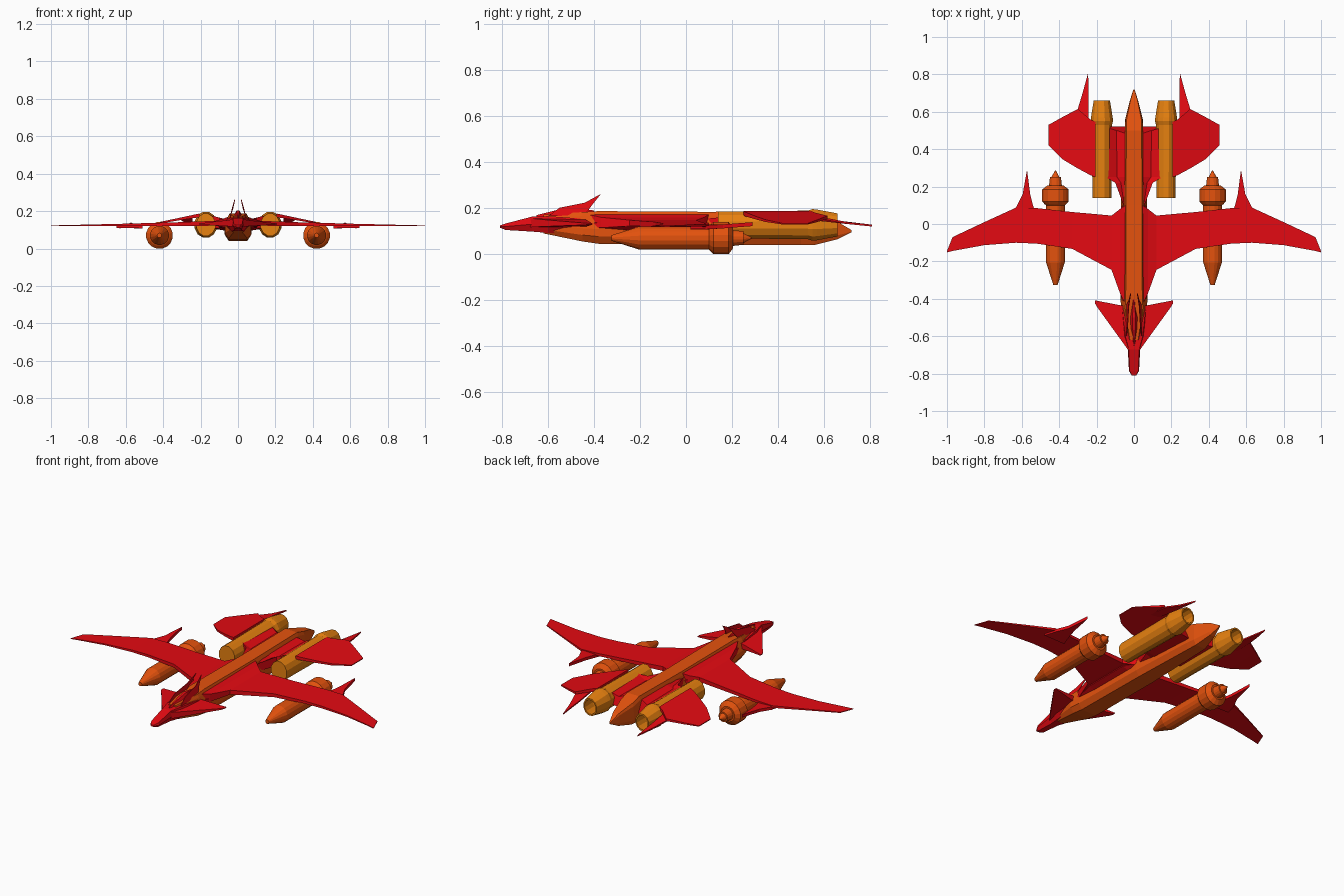
import bpy, bmesh, math
from mathutils import Vector


def mat(name, c):
    m = bpy.data.materials.new(name)
    m.diffuse_color = (*c, 1)
    return m


RED = mat("red", (0.78, 0.003, 0.006))
ORANGE = mat("orange", (0.78, 0.085, 0.004))
YELLOW = mat("yellow", (0.80, 0.22, 0.005))


def loft(name, rings, material, mirror=False):
    """Skin a list of equal-length point rings; optionally copy to -x."""
    bm = bmesh.new()
    for s in ((1, -1) if mirror else (1,)):
        vr = [[bm.verts.new((s * p[0], p[1], p[2])) for p in r] for r in rings]
        n = len(vr[0])
        for a, b in zip(vr, vr[1:]):
            for i in range(n):
                bm.faces.new((a[i], a[(i + 1) % n], b[(i + 1) % n], b[i]))
        bm.faces.new(vr[0])
        bm.faces.new(vr[-1])
    bmesh.ops.recalc_face_normals(bm, faces=bm.faces)
    me = bpy.data.meshes.new(name)
    bm.to_mesh(me)
    bm.free()
    me.materials.append(material)
    ob = bpy.data.objects.new(name, me)
    bpy.context.collection.objects.link(ob)


def plate(name, pts, off, material):
    """Thin flat panel, mirrored; off is the thickness vector."""
    o = Vector(off)
    loft(name, [pts, [Vector(p) + o for p in pts]], material, True)


def wing(name, stations, material):
    """Flat-topped wing; stations: x, leading y, trailing y, top z, thickness."""
    rings = [[(x, a, z), (x, b, z), (x, b, z - t), (x, a, z - t)]
             for x, a, b, z, t in stations]
    loft(name, rings, material, True)


def turned(name, cx, cz, profile, sides, material, rz=1):
    """Revolve (y, radius) about a lengthwise axis, mirrored."""
    angles = [2 * math.pi * (i + .5) / sides for i in range(sides)]
    rings = [[(cx + r * math.cos(t), y, cz + rz * r * math.sin(t)) for t in angles]
             for y, r in profile]
    loft(name, rings, material, True)


def body_ring(y, wt, wb, zt, zb):
    """Fuselage section: narrow flat spine over a wider belly."""
    h = zt - zb
    half = [(wt * .85, zt), (wt, zt - .14 * h), (wb, zb + .45 * h),
            (wb, zb + .22 * h), (wb * .7, zb)]
    return [(x, y, z) for x, z in half] + [(-x, y, z) for x, z in reversed(half)]


# Orange fuselage
loft("fuselage", [body_ring(*s) for s in [
    (-.62, .026, .03, .172, .09), (-.45, .056, .07, .183, .055),
    (-.38, .052, .072, .187, .045), (.1, .05, .07, .184, .04),
    (.5, .048, .05, .188, .04), (.56, .046, .047, .17, .04),
    (.66, .022, .022, .14, .065), (.72, .003, .003, .105, .095)]], ORANGE)

# Red nose
loft("nose", [[(-w, y, zm), (-w * .85, y, zt), (w * .85, y, zt), (w, y, zm),
               (w * .6, y, zb), (-w * .6, y, zb)] for y, w, zt, zm, zb in [
    (-.81, .012, .125, .12, .115), (-.785, .027, .133, .12, .105),
    (-.67, .033, .163, .13, .098), (-.6, .055, .165, .13, .092),
    (-.46, .072, .155, .13, .095)]], RED)

# Cockpit canopy and its two swept fins
loft("canopy", [[(-w, y, zb), (-w * .3, y, zt), (w * .3, y, zt), (w, y, zb)]
     for y, w, zt, zb in [(-.65, .004, .17, .15), (-.56, .024, .192, .16),
                          (-.50, .028, .203, .16), (-.40, .006, .19, .16)]], RED)
plate("canopy_fin", [(.038, -.60, .165), (.032, -.55, .202), (.026, -.44, .224),
                     (.015, -.37, .262), (.026, -.41, .212), (.04, -.44, .17)],
      (.004, 0, 0), RED)

# Canards
wing("canard", [(.02, -.69, -.44, .157, .04), (.07, -.62, -.435, .15, .03),
                (.2, -.44, -.41, .135, .008), (.208, -.425, -.408, .134, .005)], RED)

# Main wings with red shoulder and trailing spikes
wing("main_wing", [(.045, -.43, .10, .174, .06), (.075, -.37, .08, .16, .045),
                   (.12, -.245, .045, .148, .026), (.33, -.133, .064, .14, .02),
                   (.52, -.105, .085, .135, .015), (.63, -.10, .088, .132, .013),
                   (.8, -.113, .01, .128, .008), (.97, -.144, -.07, .124, .005),
                   (1.0, -.152, -.145, .122, .003)], RED)
plate("wing_spike", [(.51, .02, .108), (.54, .1, .108), (.555, .16, .112),
                     (.572, .29, .122), (.595, .16, .112), (.63, .09, .108),
                     (.65, .02, .11)], (0, 0, .017), RED)

# Shoulder panels along the fuselage sides under the wing
loft("shoulder", [[(.03, y, .155), (w, y, .135), (w, y, .115), (.03, y, .09)]
     for y, w in [(-.42, .06), (-.25, .105), (.03, .105), (.1, .06)]], RED, True)

# Orange wing pods
turned("wing_pod", .42, .07, [
    (-.325, .012), (-.205, .051), (.1, .051), (.105, .058), (.12, .072), (.185, .072),
    (.205, .045), (.205, .035), (.25, .03), (.25, .022), (.285, .003)], 16, ORANGE)

# Red tail deck: sloped inner strip, flat outer strip
loft("tail_deck", [[(.03, ye - .04 if ye > .4 else ye, .172),
                    (.05 + .4 * (w - .05), ye - .02 if ye > .4 else ye, .15),
                    (w, ye, zt), (w, ye, .11), (.03, ye, .09)] for ye, w, zt in [
    (.09, .052, .155), (.22, .1, .165), (.25, .15, .178), (.52, .16, .182)]], RED, True)

# Yellow rear boosters with hollow nozzles
turned("booster", .172, .127, [
    (.14, .04), (.14, .053), (.25, .053), (.53, .056), (.55, .062), (.57, .06),
    (.66, .045), (.66, .037), (.58, .04), (.55, .03)], 12, YELLOW, 1.15)

# Tail wings and their long rear spikes
wing("tail_wing", [(.205, .25, .545, .187, .02), (.235, .262, .56, .181, .018),
                   (.3, .297, .615, .167, .014), (.38, .345, .573, .15, .01),
                   (.457, .42, .53, .134, .005)], RED)
plate("tail_spike", [(.242, .48, .165), (.243, .66, .138), (.245, .81, .12),
                     (.272, .71, .13), (.3, .617, .148), (.31, .48, .155)],
      (0, 0, .008), RED)
